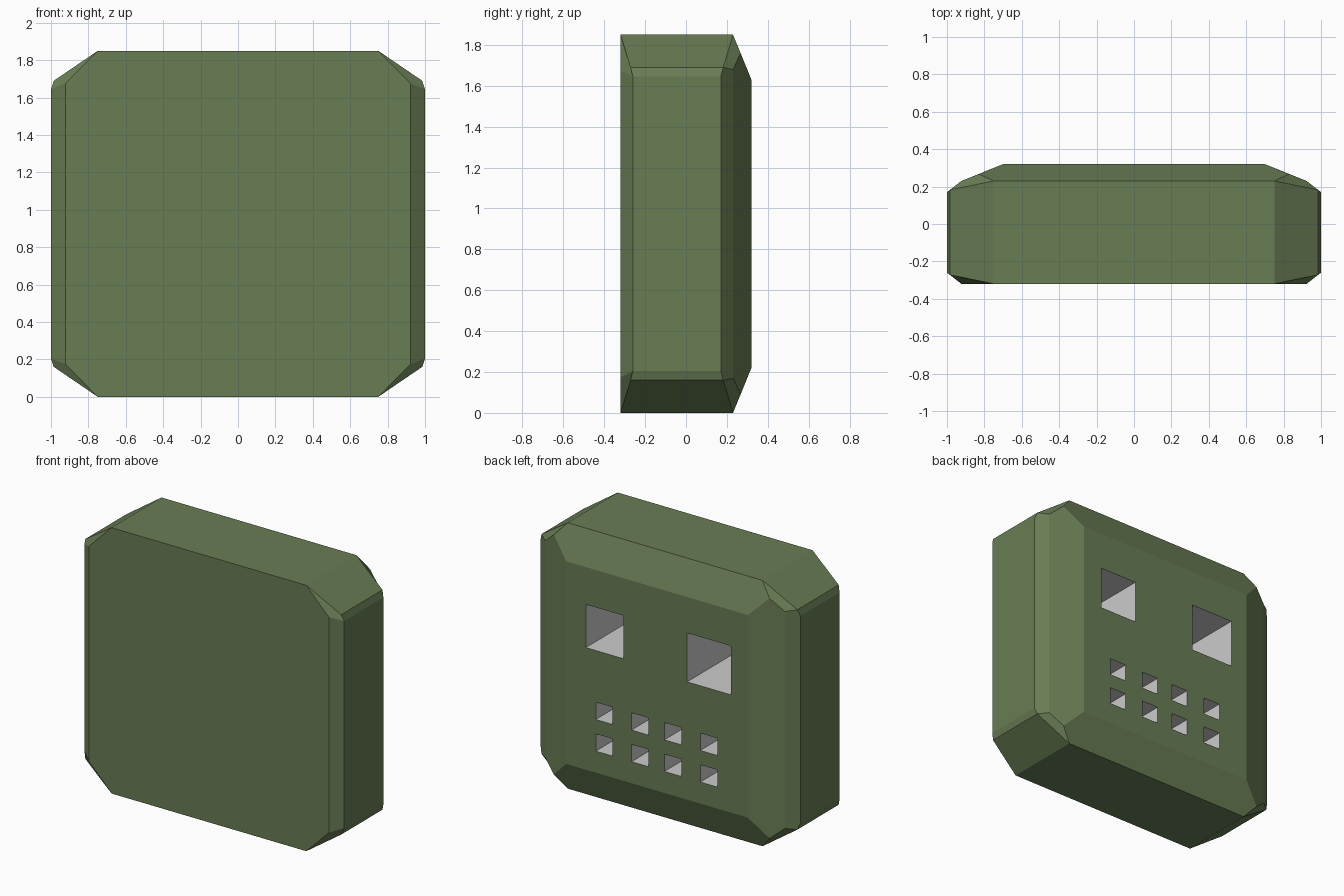
import bpy
import bmesh
from mathutils import Matrix

if "Cube" in bpy.data.objects:
    bpy.data.objects.remove(bpy.data.objects["Cube"])


def material(name, rgb):
    m = bpy.data.materials.new(name)
    m.diffuse_color = (*rgb, 1)
    m.use_nodes = True
    m.node_tree.nodes["Principled BSDF"].inputs["Base Color"].default_value = m.diffuse_color
    return m


def new_object(name, bm, z=0.0):
    mesh = bpy.data.meshes.new(name)
    bm.to_mesh(mesh)
    bm.free()
    ob = bpy.data.objects.new(name, mesh)
    ob.location.z = z
    bpy.context.collection.objects.link(ob)
    return ob


MID = 0.925  # mid height

# One upper-right quarter of the chamfered block (z measured from mid height)
P = {
    "front0": (0, -.32, 0), "front_side0": (.923, -.32, 0), "side_a0": (1, -.26, 0),
    "side_b0": (1, .17, 0), "rear_side0": (.923, .23, 0), "back_side0": (.70, .32, 0),
    "back0": (0, .32, 0), "back_top0": (0, .32, .705), "top_b0": (0, .23, .925),
    "top_a0": (0, -.32, .925),
    "A": (.75, -.32, .925), "B": (.923, -.32, .75), "C": (1, -.26, .72),
    "D": (.985, -.272, .765), "H": (.985, .182, .765), "I": (1, .17, .72),
    "G": (.923, .23, .755), "F": (.83, .267, .835), "E": (.75, .23, .925),
    "K": (.70, .32, .705),
}
FACES = [
    "front0 front_side0 B A top_a0",      # front
    "front_side0 side_a0 C B",            # front side chamfer
    "side_a0 side_b0 I C",                # side
    "side_b0 rear_side0 G H I",           # rear side chamfer
    "rear_side0 back_side0 K F G",        # back slope, side
    "back_side0 back0 back_top0 K",       # back panel
    "K back_top0 top_b0 E F",             # back slope, top
    "E top_b0 top_a0 A",                  # top
    "A D H E", "E H G F", "A B C D", "D C I H",  # cut corner
]
bm = bmesh.new()
verts = {k: bm.verts.new(co) for k, co in P.items()}
for f in FACES:
    bm.faces.new([verts[k] for k in f.split()]).material_index = 1
body = new_object("body", bm, MID)
body.data.materials.append(material("hole_grey", (.8, .8, .8)))
body.data.materials.append(material("body_green", (.14, .205, .09)))
mirror = body.modifiers.new("mirror", 'MIRROR')
mirror.use_axis = (True, False, True)

# Cutter for the square holes in the back: (x0, x1, z0, z1)
holes = [(.256, .547, 1.07, 1.37), (-.57, -.233, 1.04, 1.38)]
for x in (.34, .065, -.188, -.465):
    for z in (.37, .59):
        holes.append((x, x + .13, z, z + .12))
Y0, Y1 = -.20, .45
bm = bmesh.new()
for x0, x1, z0, z1 in holes:
    m = Matrix.Translation(((x0 + x1) / 2, (Y0 + Y1) / 2, (z0 + z1) / 2))
    m = m @ Matrix.Diagonal((x1 - x0, Y1 - Y0, z1 - z0, 1))
    bmesh.ops.create_cube(bm, size=1, matrix=m)
cutter = new_object("hole_cutter", bm)
cutter.hide_render = True
cutter.display_type = 'WIRE'

cut = body.modifiers.new("holes", 'BOOLEAN')
cut.operation = 'DIFFERENCE'
cut.solver = 'EXACT'
cut.object = cutter
